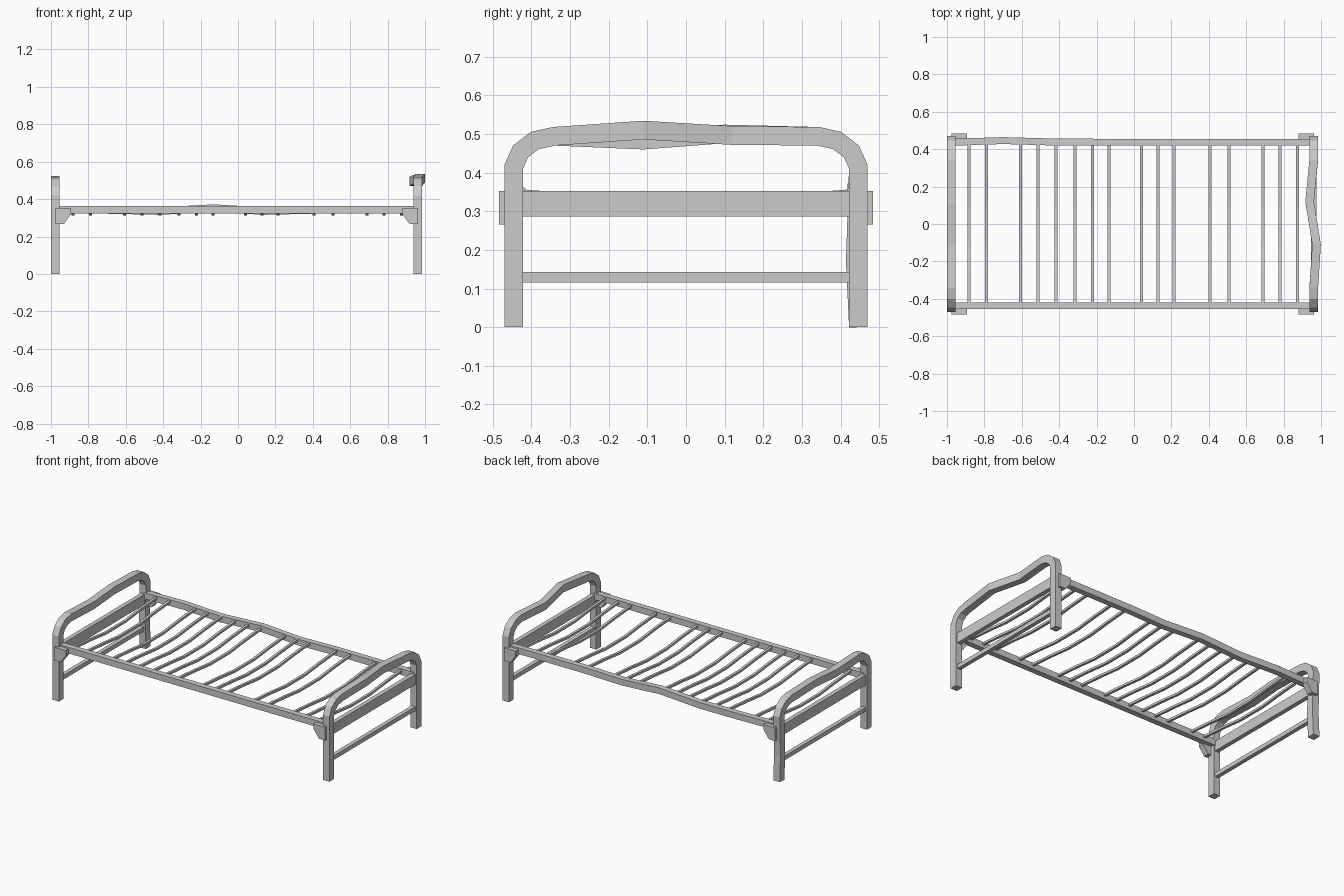
import bpy, bmesh
from mathutils import Vector

if "Cube" in bpy.data.objects:
    bpy.data.objects.remove(bpy.data.objects["Cube"])


def finish(name, bm):
    bmesh.ops.recalc_face_normals(bm, faces=bm.faces)
    me = bpy.data.meshes.new(name)
    bm.to_mesh(me)
    bm.free()
    ob = bpy.data.objects.new(name, me)
    bpy.context.collection.objects.link(ob)
    return ob


def sweep(name, path, side, w, h):
    """Rectangular bar along a path: w along the side axis, h across it, mitred bends."""
    bm = bmesh.new()
    pts = [Vector(p) for p in path]
    side = Vector(side)
    rings = []
    for i, p in enumerate(pts):
        a = (p - pts[max(i - 1, 0)]).normalized()
        b = (pts[min(i + 1, len(pts) - 1)] - p).normalized()
        t = (a + b).normalized()
        mitre = 1 / max(t.dot(b if b.length else a), 0.5)
        up = t.cross(side).normalized() * mitre
        rings.append([bm.verts.new(p + side * (sx * w / 2) + up * (sy * h / 2))
                      for sx, sy in ((-1, -1), (1, -1), (1, 1), (-1, 1))])
    for r, s in zip(rings, rings[1:]):
        for k in range(4):
            n = (k + 1) % 4
            bm.faces.new((r[k], r[n], s[n], s[k]))
    bm.faces.new(rings[0])
    bm.faces.new(rings[-1])
    return finish(name, bm)


def bracket(name, outline, y0, y1):
    """Extrude an x-z outline from y0 to y1."""
    bm = bmesh.new()
    f = bm.faces.new([bm.verts.new((x, y0, z)) for x, z in outline])
    ext = bmesh.ops.extrude_face_region(bm, geom=[f])["geom"]
    verts = [v for v in ext if isinstance(v, bmesh.types.BMVert)]
    bmesh.ops.translate(bm, verts=verts, vec=(0, y1 - y0, 0))
    return finish(name, bm)


X, Y = (1, 0, 0), (0, 1, 0)
T = 0.048
HALF = [(0.446, 0), (0.446, 0.415), (0.428, 0.455), (0.391, 0.483), (0.342, 0.494)]

# arched end frames: (name, x, top-bar dents as (y, dx, z), bend of the back leg)
ENDS = [("foot", -0.977, [(-0.11, 0, 0.484), (0.1, 0, 0.5)], True),
        ("head", 0.961, [(-0.11, 0.015, 0.510), (0.12, -0.022, 0.496)], False)]
for name, x, dents, bent in ENDS:
    path = [(x, -y, z) for y, z in HALF]
    path += [(x + dx, y, z) for y, dx, z in dents]
    back = [(x, y, z) for y, z in reversed(HALF)]
    if bent:
        back[-1:-1] = [(x, 0.438, 0.17)]
    sweep(name + "_arch", path + back, X, 0.046, T)
    # wide panel and lower cross bar
    sweep(name + "_panel", [(x, -0.43, 0.319), (x, 0.43, 0.319)], X, 0.028, 0.066)
    sweep(name + "_lower_bar", [(x, -0.43, 0.129), (x, 0.43, 0.129)], X, 0.026, 0.027)
    # corner brackets holding the rails
    s = 1 if x > 0 else -1
    o = 0.97 - 0.007 * s
    outline = [(o, 0.352), (o - 0.083, 0.352), (o - 0.083, 0.318),
               (o - 0.045, 0.266), (o, 0.266)]
    for side, k in (("front", -1), ("back", 1)):
        bracket(f"{name}_{side}_bracket", [(s * a, b) for a, b in outline],
                k * 0.445, k * 0.484)

# side rails, the back one dented
ZR = 0.342
sweep("front_rail", [(-0.977, -0.437, ZR), (0.961, -0.437, ZR)], Y, 0.037, 0.04)
sweep("back_rail", [(-0.977, 0.437, ZR), (-0.7, 0.446, ZR), (-0.42, 0.438, ZR - 0.006),
                    (-0.13, 0.437, ZR + 0.01), (0.14, 0.437, ZR - 0.006),
                    (0.4, 0.437, ZR), (0.961, 0.437, ZR)], Y, 0.037, 0.04)

# sagging slats, unevenly spaced where some are missing
SLATS = [-0.882, -0.788, -0.606, -0.512, -0.416, -0.316, -0.223, -0.134,
         0.04, 0.129, 0.214, 0.407, 0.507, 0.689, 0.78, 0.874]
SAG = [(-0.43, 0.35), (-0.25, 0.336), (-0.1, 0.32), (0.1, 0.32), (0.25, 0.336), (0.43, 0.35)]
for i, x in enumerate(SLATS):
    sweep(f"slat_{i + 1}", [(x, y, z) for y, z in SAG], X, 0.016, 0.014)
